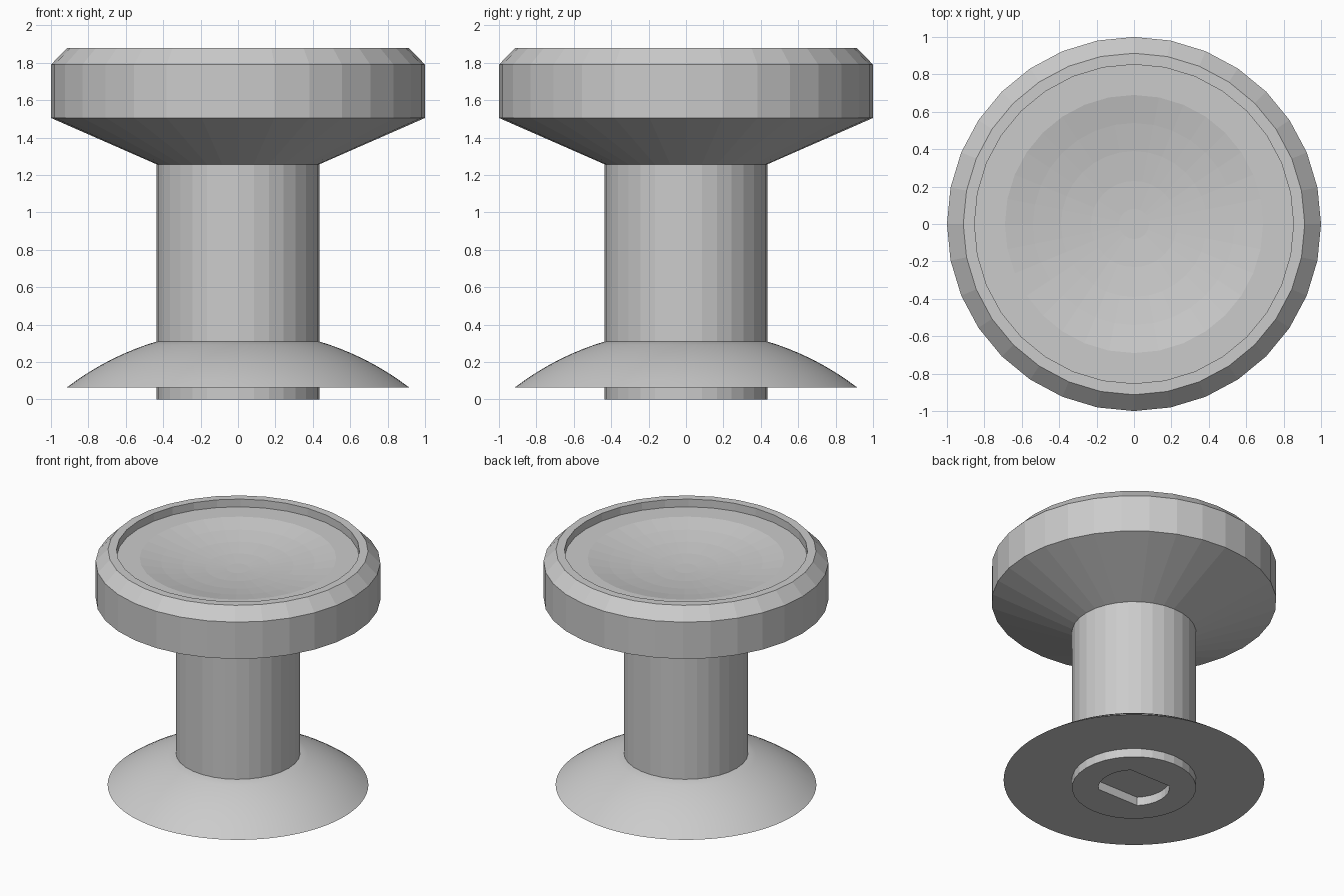
import bpy, bmesh, math

if "Cube" in bpy.data.objects:
    bpy.data.objects.remove(bpy.data.objects["Cube"])

grey = bpy.data.materials.new("light_grey")
grey.diffuse_color = (0.6, 0.6, 0.6, 1)
grey.use_nodes = True
grey.node_tree.nodes["Principled BSDF"].inputs["Base Color"].default_value = grey.diffuse_color


def finish(bm, name):
    bmesh.ops.recalc_face_normals(bm, faces=bm.faces)
    mesh = bpy.data.meshes.new(name)
    bm.to_mesh(mesh)
    bm.free()
    mesh.materials.append(grey)
    obj = bpy.data.objects.new(name, mesh)
    bpy.context.collection.objects.link(obj)
    return obj


def lathe(name, profile, sides, smooth=False):
    """Closed solid turned around z from (radius, height) points, capped at both ends."""
    bm = bmesh.new()
    rings = [[bm.verts.new((r * math.cos(2 * math.pi * i / sides),
                            r * math.sin(2 * math.pi * i / sides), z))
              for i in range(sides)] for r, z in profile]
    for a, b in zip(rings, rings[1:]):
        for i in range(sides):
            j = (i + 1) % sides
            bm.faces.new((a[i], a[j], b[j], b[i])).smooth = smooth
    bm.faces.new(rings[0])
    bm.faces.new(rings[-1])
    return finish(bm, name)


# Head: conical underside, bevelled rim, recessed top with a shallow dish
floor, dish_r, dish_depth = 1.82, 0.69, 0.08
head = [(0.43, 1.255), (1.0, 1.505), (1.0, 1.79), (0.913, 1.88),
        (0.853, 1.88), (0.853, floor)]
head += [(r, floor - dish_depth * (1 - (r / dish_r) ** 2))
         for r in (0.69, 0.54, 0.39, 0.23, 0.08)]
lathe("head", head, 32)

# Shaft with a deep double-flat socket in its foot
shaft = lathe("shaft", [(0.436, 0), (0.436, 1.257)], 32)
bm = bmesh.new()
angles = [math.radians(start + 90 * i / 8) for start in (-45, 135) for i in range(9)]
outline = [bm.verts.new((0.25 * math.cos(a), 0.25 * math.sin(a), -0.1)) for a in angles]
base = bm.faces.new(outline)
top = bmesh.ops.extrude_face_region(bm, geom=[base])["geom"]
bmesh.ops.translate(bm, vec=(0, 0, 1.1),
                    verts=[v for v in top if isinstance(v, bmesh.types.BMVert)])
cutter = finish(bm, "socket_cutter")
cutter.hide_render = True
cutter.hide_viewport = True
cut = shaft.modifiers.new("socket", 'BOOLEAN')
cut.operation = 'DIFFERENCE'
cut.solver = 'EXACT'
cut.object = cutter

# Flange: smooth spherical cap with a flat underside
centre, radius = -1.133, 1.507
cap = [(0.43, 0.066)]
for i in range(9):
    r = 0.915 + (0.43 - 0.915) * i / 8
    cap.append((r, centre + math.sqrt(radius ** 2 - r ** 2)))
flange = lathe("flange", cap, 96, smooth=True)
bpy.context.view_layer.objects.active = flange
flange.select_set(True)
bpy.ops.object.shade_smooth_by_angle(angle=math.radians(30))
